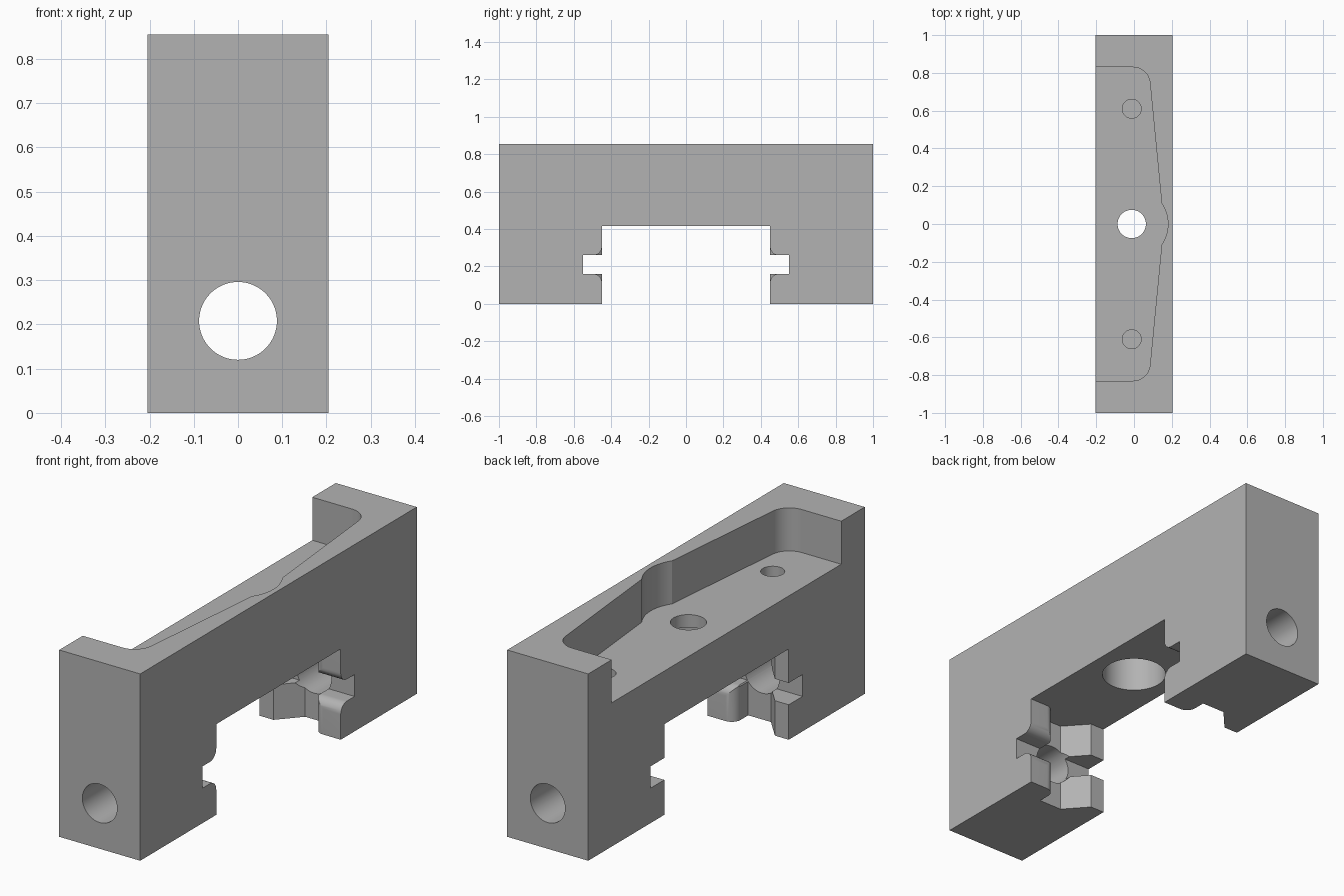
import bpy, bmesh, math
from mathutils import Matrix, Vector

default = bpy.data.objects.get("Cube")
if default:
    bpy.data.objects.remove(default, do_unlink=True)

grey = bpy.data.materials.new("machined grey")
grey.use_nodes = True
tone = (0.45, 0.45, 0.45, 1)
grey.diffuse_color = tone
grey.node_tree.nodes["Principled BSDF"].inputs["Base Color"].default_value = tone

HALF_W, HEIGHT = 0.205, 0.855
FLOOR, CEILING = 0.658, 0.415    # pocket floor, underside of the bridge
OUT = 0.3                        # overshoot of cutters in x


def arc(cx, cy, r, start, end, steps=12):
    angles = [math.radians(start + (end - start) * i / steps) for i in range(steps + 1)]
    return [(cx + r * math.cos(a), cy + r * math.sin(a)) for a in angles]


def prism(name, outline, axis, low, high):
    """Extrude a 2D outline along z (outline in x, y) or x (outline in y, z)."""
    place = (lambda a, b: (a, b, low)) if axis == "z" else (lambda a, b: (low, a, b))
    shift = Vector((0, 0, high - low)) if axis == "z" else Vector((high - low, 0, 0))
    bm = bmesh.new()
    face = bm.faces.new([bm.verts.new(place(a, b)) for a, b in outline])
    top = bmesh.ops.extrude_face_region(bm, geom=[face])["geom"]
    bmesh.ops.translate(bm, vec=shift, verts=[v for v in top if isinstance(v, bmesh.types.BMVert)])
    bmesh.ops.recalc_face_normals(bm, faces=bm.faces)
    return finish(name, bm)


def rod(name, r, centre, length, along_y=False):
    bm = bmesh.new()
    turn = Matrix.Rotation(math.pi / 2, 4, "X") if along_y else Matrix()
    bmesh.ops.create_cone(bm, cap_ends=True, segments=64, radius1=r, radius2=r,
                          depth=length, matrix=Matrix.Translation(centre) @ turn)
    return finish(name, bm)


def finish(name, bm):
    mesh = bpy.data.meshes.new(name)
    bm.to_mesh(mesh)
    bm.free()
    obj = bpy.data.objects.new(name, mesh)
    bpy.context.collection.objects.link(obj)
    mesh.materials.append(grey)
    return obj


def mirrored(half):
    """Close a half outline by mirroring it in y."""
    return half + [(x, -y) for x, y in reversed(half)]


def rect(a, b, c, d):
    return [(a, c), (b, c), (b, d), (a, d)]


body = prism("bridge_body", rect(-HALF_W, HALF_W, -1, 1), "z", 0, HEIGHT)
cutters = []

# Pocket open to one side, with a bulge beside the centre hole
pocket = [(-OUT, 0.83)] + arc(-0.005, 0.74, 0.09, 90, 5.6) + arc(-0.015, 0, 0.195, 34, 2, 10)
cutters.append(prism("pocket_cutter", mirrored(pocket), "z", FLOOR, 1))

# Opening between the legs, with an upright groove in each leg
opening = ([(-OUT, 0.45), (-0.135, 0.45), (-0.045, 0.55), (0.07, 0.55)]
           + arc(0.115, 0.495, 0.045, 180, 270) + [(OUT, 0.45)])
cutters.append(prism("opening_cutter", mirrored(opening), "z", -0.1, CEILING))

# Horizontal slot, with rounded lips on one half
cutters.append(prism("slot_cutter", rect(-0.55, 0.55, 0.16, 0.26), "x", -OUT, OUT))
r = 0.045
lips = (arc(0.495, 0.26 + r, r, 180, 270) + arc(0.495, 0.16 - r, r, 90, 180)
        + arc(-0.495, 0.16 - r, r, 0, 90) + arc(-0.495, 0.26 + r, r, 270, 360))
cutters.append(prism("lip_cutter", lips, "x", 0.02, OUT))

# Long bore through both legs
cutters.append(rod("bore_cutter", 0.088, (0, 0, 0.208), 2.2, along_y=True))

# Centre hole with a wide counterbore, and two blind holes
cutters.append(rod("centre_hole_cutter", 0.075, (-0.012, 0, 0.6), 0.3))
cutters.append(rod("counterbore_cutter", 0.137, (0, 0, 0.45), 0.3))
for side in (-1, 1):
    cutters.append(rod("blind_hole_cutter", 0.05, (-0.012, 0.61 * side, 0.6), 0.3))

# Cut everything out of the body
bpy.context.view_layer.objects.active = body
for cutter in cutters:
    cutter.hide_render = True
    mod = body.modifiers.new(cutter.name, "BOOLEAN")
    mod.operation, mod.solver, mod.object = "DIFFERENCE", "EXACT", cutter
    bpy.ops.object.modifier_apply(modifier=mod.name)
for cutter in cutters:
    bpy.data.objects.remove(cutter, do_unlink=True)

bpy.ops.object.select_all(action="DESELECT")
body.select_set(True)
bpy.ops.object.shade_smooth_by_angle(angle=math.radians(20))
